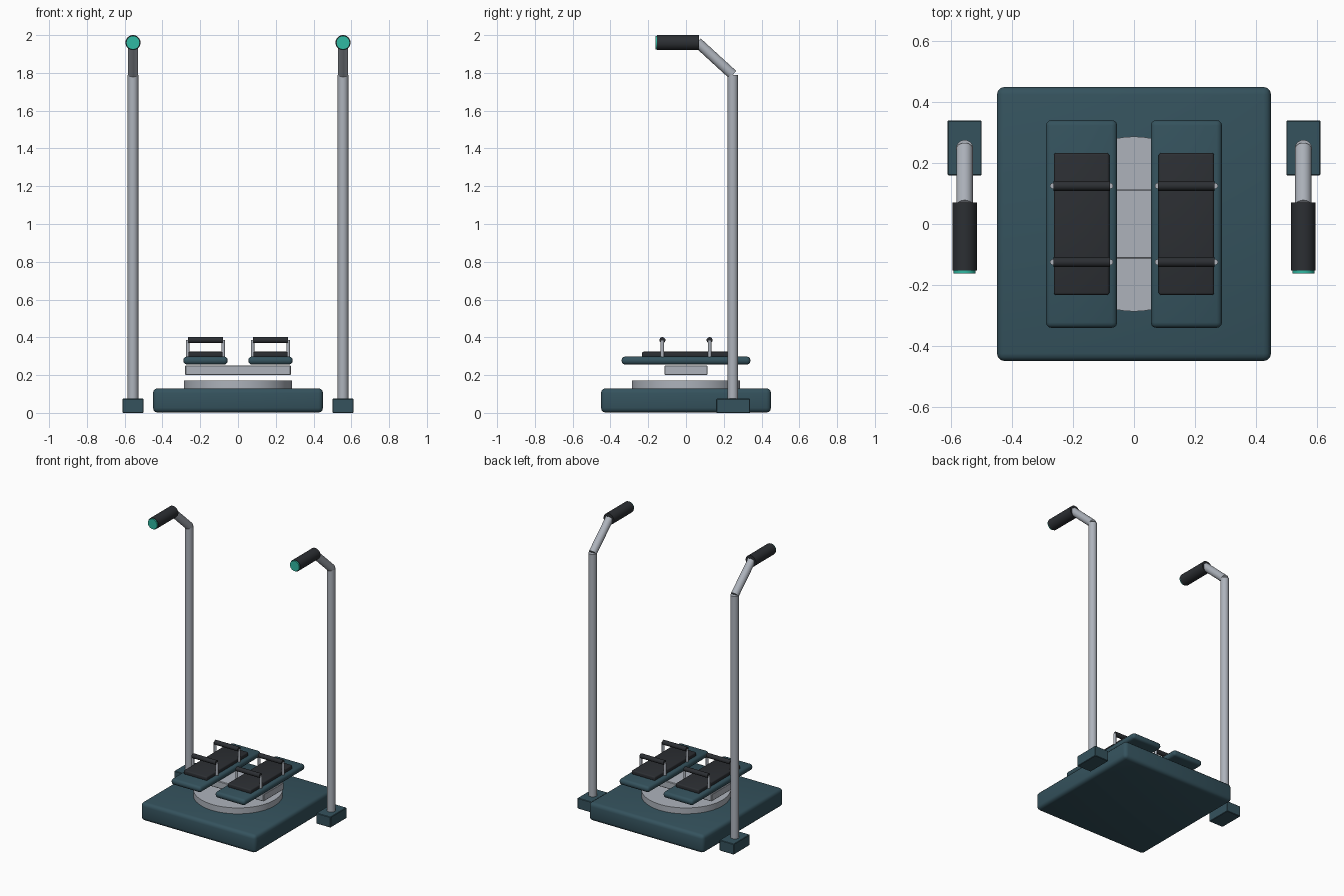
import bpy
from mathutils import Vector

if "Cube" in bpy.data.objects:
    bpy.data.objects.remove(bpy.data.objects["Cube"])


def material(name, rgb):
    m = bpy.data.materials.new(name)
    m.diffuse_color = (*rgb, 1)
    m.use_nodes = True
    m.node_tree.nodes["Principled BSDF"].inputs["Base Color"].default_value = m.diffuse_color
    return m


TEAL = material("dark_teal", (0.035, 0.085, 0.11))
BLACK = material("black_rubber", (0.025, 0.028, 0.033))
METAL = material("brushed_metal", (0.42, 0.45, 0.50))
GREEN = material("green_cap", (0.03, 0.48, 0.36))


def finish(name, mat, bevel=0, segments=3):
    ob = bpy.context.object
    ob.name = name
    ob.data.materials.append(mat)
    if bevel:
        mod = ob.modifiers.new("bevel", "BEVEL")
        mod.width = bevel
        mod.segments = segments
        mod.limit_method = "ANGLE"
        bpy.ops.object.modifier_apply(modifier=mod.name)
    bpy.ops.object.shade_smooth_by_angle()
    return ob


def box(name, mat, centre, size, bevel=0, segments=3):
    bpy.ops.mesh.primitive_cube_add(size=1, location=centre)
    bpy.context.object.scale = size
    bpy.ops.object.transform_apply(location=False, rotation=False, scale=True)
    return finish(name, mat, bevel, segments)


def rod(name, mat, a, b, radius, sides=32, bevel=0):
    a, b = Vector(a), Vector(b)
    d = b - a
    bpy.ops.mesh.primitive_cylinder_add(
        vertices=sides, radius=radius, depth=d.length, location=(a + b) / 2,
        rotation=d.to_track_quat("Z", "Y").to_euler())
    return finish(name, mat, bevel, 2)


# Base, turntable and the carrier plate above it
box("base", TEAL, (0, 0, 0.066), (0.9, 0.9, 0.128), 0.025)
rod("turntable", METAL, (0, 0, 0.125), (0, 0, 0.172), 0.287, 64)
box("carrier_plate", METAL, (0, 0, 0.226), (0.56, 0.228, 0.052), 0.004, 1)

for side, s in (("left", -1), ("right", 1)):
    # Foot platform, rubber pad and straps
    px = s * 0.172
    box(f"{side}_pedal", TEAL, (px, 0, 0.277), (0.234, 0.682, 0.042), 0.018)
    box(f"{side}_pad", BLACK, (px, 0, 0.309), (0.182, 0.466, 0.03), 0.008)
    for end, y in (("front", -0.125), ("back", 0.125)):
        rod(f"{side}_{end}_strap", BLACK, (px - 0.093, y, 0.385),
            (px + 0.093, y, 0.385), 0.016, 20)
        for n, dx in (("a", -0.094), ("b", 0.094)):
            rod(f"{side}_{end}_strap_post_{n}", METAL, (px + dx, y, 0.29),
                (px + dx, y, 0.385), 0.0095, 16)

    # Foot block, pole, bent arm and hand grip
    hx = s * 0.556
    box(f"{side}_foot_block", TEAL, (hx, 0.25, 0.0375), (0.112, 0.18, 0.075), 0.003, 1)
    rod(f"{side}_pole", METAL, (hx, 0.248, 0.07), (hx, 0.248, 1.79), 0.028)
    rod(f"{side}_arm", METAL, (hx, 0.248, 1.79), (hx, 0.06, 1.962), 0.027)
    rod(f"{side}_grip", BLACK, (hx, 0.07, 1.96), (hx, -0.153, 1.96), 0.04)
    rod(f"{side}_grip_cap", GREEN, (hx, -0.15, 1.96), (hx, -0.162, 1.96), 0.036)
